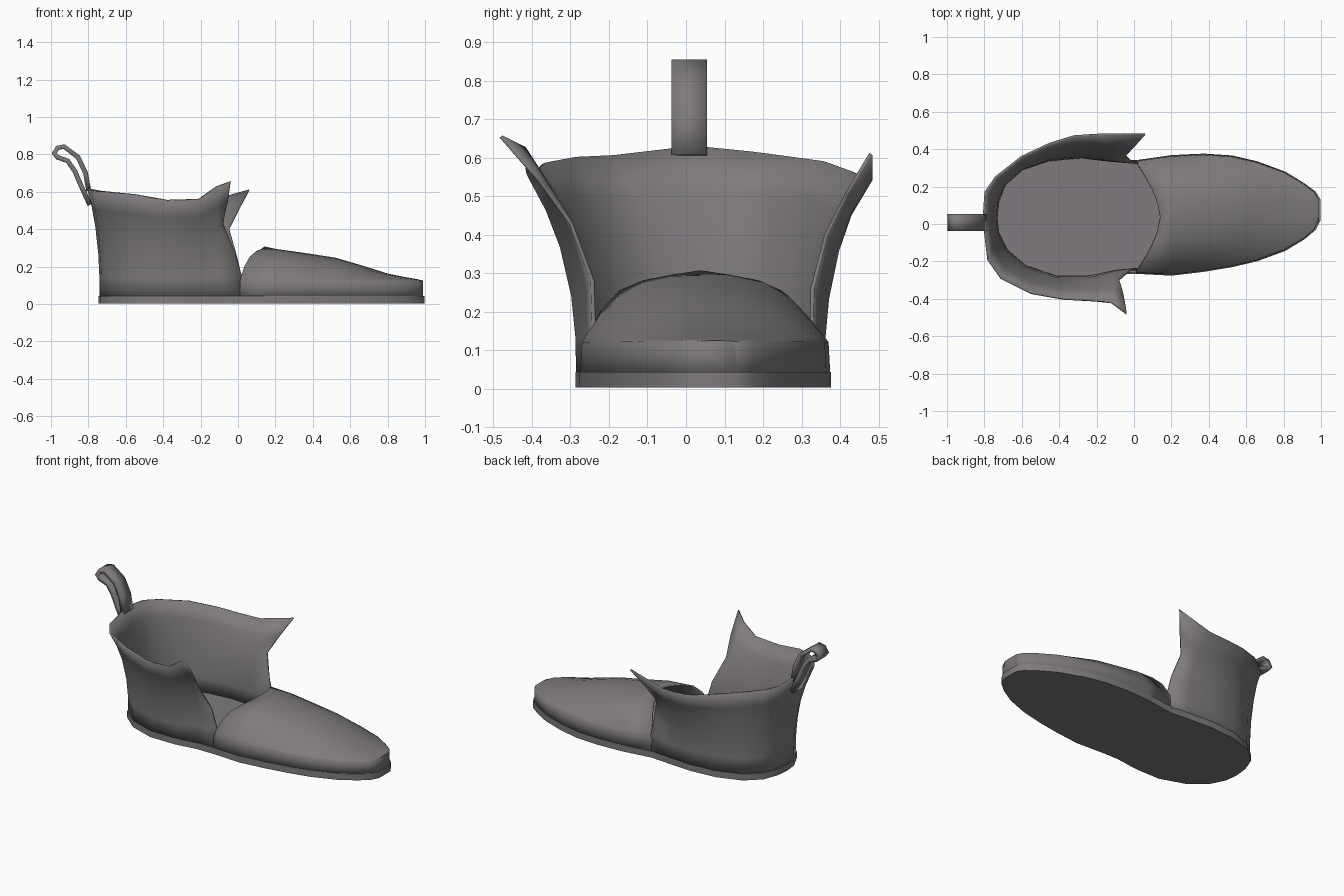
import bpy, bmesh, math

if "Cube" in bpy.data.objects:
    bpy.data.objects.remove(bpy.data.objects["Cube"])

# heel wall columns: base x, y then collar x, y, z, from right front round the heel to left front
WALL = [(.02, -.255, -.04, -.48, .655), (-.10, -.26, -.12, -.42, .625), (-.25, -.28, -.21, -.41, .56),
        (-.42, -.28, -.38, -.40, .555), (-.58, -.225, -.55, -.37, .585), (-.68, -.14, -.71, -.29, .60),
        (-.725, -.05, -.78, -.19, .605), (-.735, .03, -.805, .02, .63), (-.725, .12, -.795, .17, .615),
        (-.69, .21, -.74, .25, .605), (-.60, .29, -.60, .36, .59), (-.45, .34, -.45, .43, .565),
        (-.28, .355, -.32, .47, .545), (-.12, .345, -.17, .48, .545), (.02, .335, .06, .48, .61)]
# toe stations: x, right y, left y, ridge height, fullness of the dome
TOE = [(.01, -.26, .335, .303, 6), (.2, -.27, .362, .290, 3.2), (.37, -.25, .37, .266, 2.6),
       (.52, -.225, .36, .243, 2.4), (.65, -.195, .33, .205, 2.4), (.8, -.14, .275, .158, 2.4),
       (.9, -.08, .215, .138, 2.4), (.96, -.03, .17, .128, 2.4), (.985, .02, .13, .122, 2.4)]

# dark rubber-like grey shared by all parts
dark = bpy.data.materials.new("dark_grey")
dark.diffuse_color = (.21, .195, .205, 1)
dark.use_nodes = True
dark.node_tree.nodes["Principled BSDF"].inputs["Base Color"].default_value = dark.diffuse_color


def finish(name, bm, thickness=0, angle=40):
    mesh = bpy.data.meshes.new(name)
    bmesh.ops.recalc_face_normals(bm, faces=bm.faces)
    bm.to_mesh(mesh)
    bm.free()
    mesh.materials.append(dark)
    ob = bpy.data.objects.new(name, mesh)
    bpy.context.collection.objects.link(ob)
    if thickness:
        mod = ob.modifiers.new("thickness", 'SOLIDIFY')
        mod.thickness = thickness
        mod.offset = 0
    bpy.ops.object.select_all(action='DESELECT')
    ob.select_set(True)
    bpy.context.view_layer.objects.active = ob
    bpy.ops.object.shade_smooth_by_angle(angle=math.radians(angle))
    return ob


def sheet(name, rows, thickness, cap_last=False, angle=40):
    bm = bmesh.new()
    grid = [[bm.verts.new(p) for p in row] for row in rows]
    for a, b in zip(grid, grid[1:]):
        for i in range(len(a) - 1):
            bm.faces.new((a[i], a[i + 1], b[i + 1], b[i]))
    if cap_last:
        bm.faces.new(grid[-1])
    return finish(name, bm, thickness, angle)


# flat sole following the heel and toe outlines
outline = [(c[0], c[1]) for c in reversed(WALL[1:-1])]
outline += [(s[0], s[1]) for s in TOE] + [(s[0], s[2]) for s in reversed(TOE)]
bm = bmesh.new()
base = bm.faces.new([bm.verts.new((.12 + (x - .12) * 1.014, .045 + (y - .045) * 1.02, .003))
                     for x, y in outline])
up = bmesh.ops.extrude_face_region(bm, geom=[base])['geom']
bmesh.ops.translate(bm, vec=(0, 0, .041), verts=[g for g in up if isinstance(g, bmesh.types.BMVert)])
finish("sole", bm)

# flared ankle wall, open at the front with notched pointed flaps, pinched in beside the throat
last = len(WALL) - 1
rows = []
for v, notch, pinch in ((0, 0, 0), (.2, 0, .02), (.4, .4, .035), (.64, 1, .03), (.82, .5, .01), (1, 0, 0)):
    f = v ** 2.5
    row = []
    for i, (bx, by, tx, ty, tz) in enumerate(WALL):
        pull = .08 * notch if i in (0, last) else 0
        near = {0: 1, 1: .6, last - 1: -.5, last: -.6}.get(i, 0)
        row.append((bx + (tx - bx) * f - pull, by + (ty - by) * f + pinch * near, .03 + (tz - .03) * v))
    rows.append(row)
sheet("ankle_wall", rows, .01, angle=50)

# domed toe cover, its rear edge curving forward and peaking at the centre
rows = []
for k, (x, y0, y1, ridge, full) in enumerate(TOE):
    row = [(x, y0, .03)]
    for j in range(13):
        t = -math.cos(math.pi * j / 12)
        dx, peak = (.13 * (1 - abs(t) ** 1.6), 1 - .25 * abs(t)) if k == 0 else (0, 1)
        row.append((x + dx, (y0 + y1) / 2 + t * (y1 - y0) / 2 * .985,
                    .12 + (ridge - .12) * (1 - abs(t) ** full) * peak))
    rows.append(row + [(x, y1, .03)])
sheet("toe_cover", rows, .01, cap_last=True, angle=75)

# heel pull loop: a folded strap fixed to the outside of the collar
path = [(-.798, .605), (-.815, .70), (-.855, .785), (-.93, .842), (-.965, .835), (-.983, .806),
        (-.965, .785), (-.91, .765), (-.872, .71), (-.838, .63), (-.792, .53)]
sheet("pull_loop", [[(x, -.037, z), (x, .054, z)] for x, z in path], .026)
